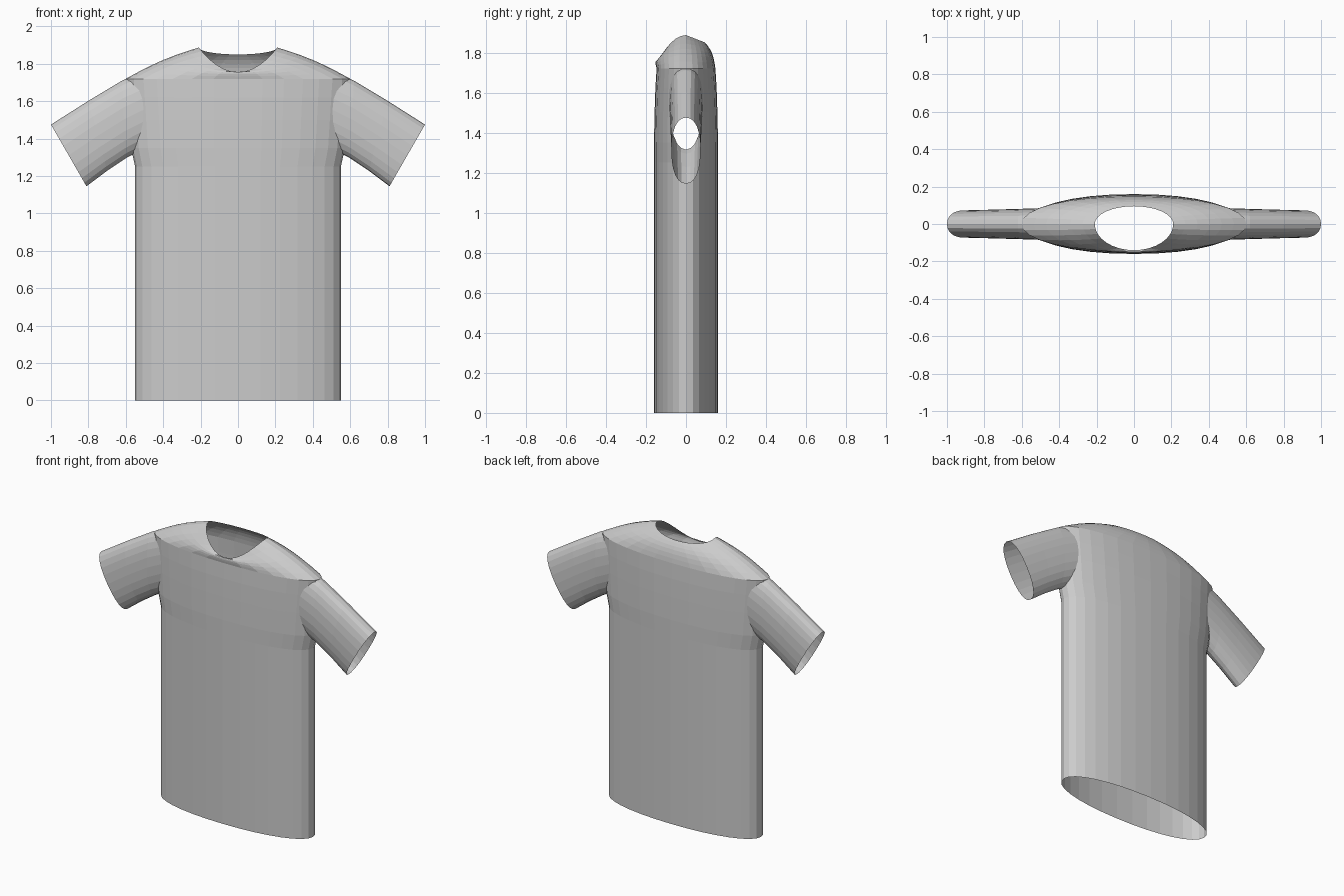
import bpy
import bmesh
from math import sin, cos, pi, copysign

cube = bpy.data.objects.get("Cube")
if cube:
    bpy.data.objects.remove(cube, do_unlink=True)


def make_material(name, value):
    mat = bpy.data.materials.new(name)
    mat.use_nodes = True
    colour = (value, value, value, 1)
    mat.diffuse_color = colour
    mat.node_tree.nodes["Principled BSDF"].inputs["Base Color"].default_value = colour
    return mat


fabric = make_material("grey_fabric", 0.6)
opening = make_material("opening_cap", 0.6)


def rounded(a, power):
    """Point on a unit ellipse with slightly squared corners."""
    c, s = cos(a), sin(a)
    return copysign(abs(c) ** power, c), copysign(abs(s) ** power, s)


def loft(name, rings):
    """Closed tube through the rings; its end caps use the opening slot."""
    bm = bmesh.new()
    rows = [[bm.verts.new(p) for p in ring] for ring in rings]
    n = len(rows[0])
    for low, high in zip(rows, rows[1:]):
        for i in range(n):
            j = (i + 1) % n
            bm.faces.new((low[i], low[j], high[j], high[i]))
    for row in (rows[0], rows[-1]):
        centre = bm.verts.new(sum((v.co for v in row), row[0].co * 0) / n)
        for i in range(n):
            bm.faces.new((row[i], row[(i + 1) % n], centre)).material_index = 1
    bmesh.ops.recalc_face_normals(bm, faces=bm.faces)
    mesh = bpy.data.meshes.new(name)
    bm.to_mesh(mesh)
    bm.free()
    mesh.materials.append(fabric)
    mesh.materials.append(opening)
    obj = bpy.data.objects.new(name, mesh)
    bpy.context.collection.objects.link(obj)
    return obj


# Torso: straight body, then a yoke rising to the scooped neckline
COLUMNS = 32
angles = [2 * pi * i / COLUMNS for i in range(COLUMNS)]
body_profile = [(0, .55, .16), (.9, .55, .16), (1.25, .55, .16), (1.35, .572, .16),
                (1.5, .583, .157), (1.62, .592, .153), (1.72, .6, .147)]
rings = []
for z, width, depth in body_profile:
    unit = [rounded(a, .93) for a in angles]
    rings.append([(width * c, depth * s, z) for c, s in unit])


def neck_point(a):
    c, s = cos(a), sin(a)
    if s < 0:
        return .21 * c, .14 * s, 1.887 - .132 * s * s
    return .21 * c, .095 * s, 1.887 - .037 * s


shoulder = rings[-1]
STEPS = 6
for k in range(1, STEPS + 1):
    t = k / STEPS
    bulge = sin(pi * t)
    ring = []
    for a, p in zip(angles, shoulder):
        q = neck_point(a)
        x, y, z = (u + (v - u) * t for u, v in zip(p, q))
        ring.append((x, y * (1 + .06 * bulge), z + .015 * bulge))
    rings.append(ring)
shirt = loft("shirt", rings)

# Sleeves: each ring runs from a top point to a bottom point in x and z
sleeve_sections = [((.50, 1.762), (.48, 1.36), .085),
                   ((.62, 1.710), (.60, 1.295), .081),
                   ((.80, 1.602), (.70, 1.228), .077),
                   ((1.0, 1.475), (.81, 1.145), .073)]


def make_sleeve(name, side):
    sleeve_rings = []
    for (tx, tz), (bx, bz), depth in sleeve_sections:
        ring = []
        for i in range(24):
            c, s = rounded(2 * pi * i / 24, .88)
            x = (tx + bx) / 2 + c * (tx - bx) / 2
            z = (tz + bz) / 2 + c * (tz - bz) / 2
            ring.append((side * x, depth * s, z))
        sleeve_rings.append(ring)
    return loft(name, sleeve_rings)


sleeves = [make_sleeve("left_sleeve", 1), make_sleeve("right_sleeve", -1)]

# Join the sleeves to the torso as one surface
for sleeve in sleeves:
    sleeve.hide_render = True
    join = shirt.modifiers.new("join_" + sleeve.name, 'BOOLEAN')
    join.operation = 'UNION'
    join.solver = 'EXACT'
    join.object = sleeve
depsgraph = bpy.context.evaluated_depsgraph_get()
joined = bpy.data.meshes.new_from_object(shirt.evaluated_get(depsgraph))
shirt.modifiers.clear()
shirt.data = joined
for sleeve in sleeves:
    bpy.data.objects.remove(sleeve, do_unlink=True)

# Open the hem, neck and cuffs
bm = bmesh.new()
bm.from_mesh(joined)
caps = [f for f in bm.faces if f.material_index == 1]
bmesh.ops.delete(bm, geom=caps, context='FACES')
bm.to_mesh(joined)
bm.free()
joined.materials.clear()
joined.materials.append(fabric)
bpy.data.materials.remove(opening)

# Soft shading over the cloth, keeping the sleeve seams crisp
bpy.ops.object.select_all(action='DESELECT')
shirt.select_set(True)
bpy.context.view_layer.objects.active = shirt
bpy.ops.object.shade_flat()
